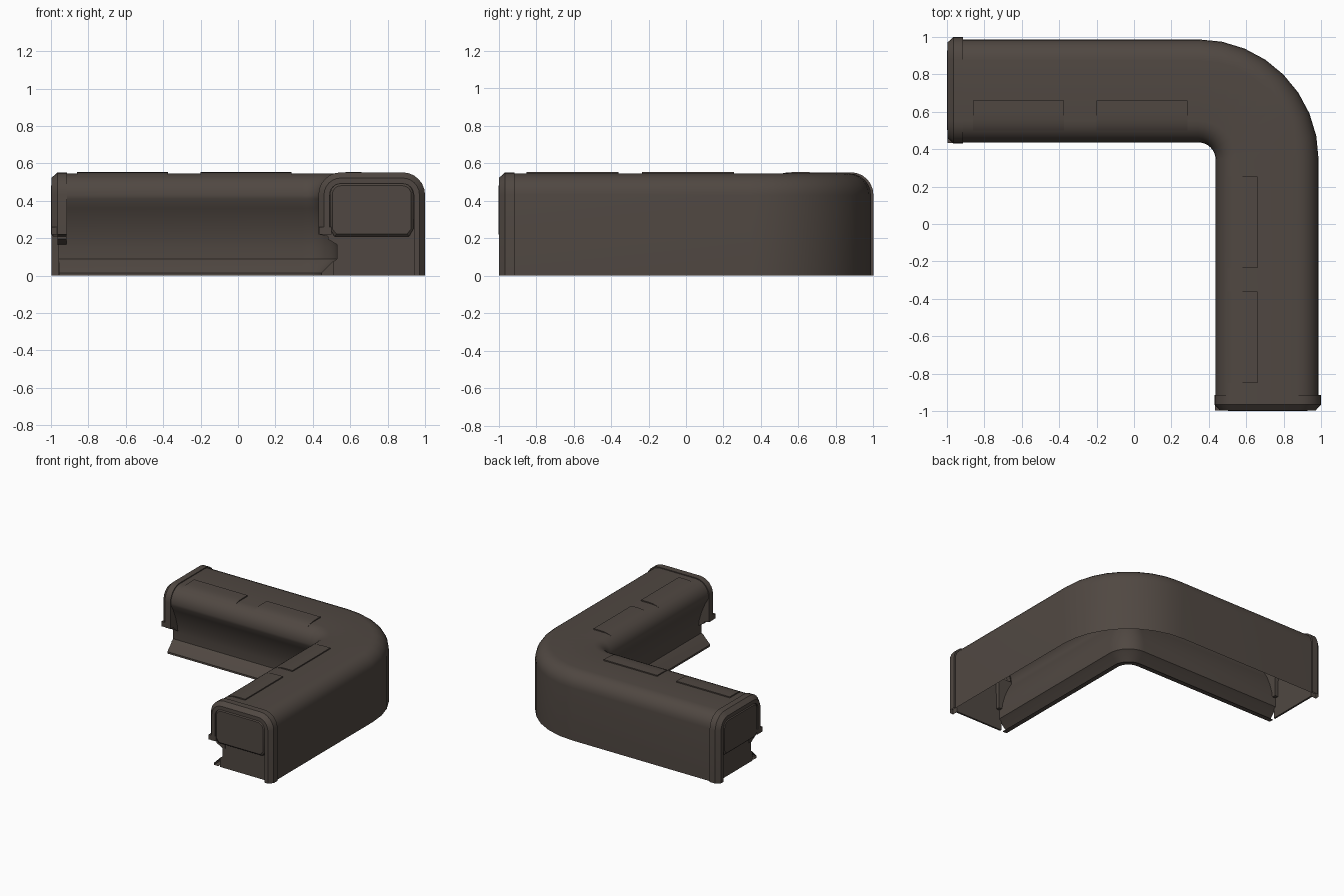
import bpy, bmesh, math

if "Cube" in bpy.data.objects:
    bpy.data.objects.remove(bpy.data.objects["Cube"])

brown = bpy.data.materials.new("dark_brown")
brown.diffuse_color = (0.080, 0.064, 0.054, 1)
brown.use_nodes = True
brown.node_tree.nodes["Principled BSDF"].inputs["Base Color"].default_value = brown.diffuse_color

C = 0.345  # centre of the corner bend on both axes


def leg_b(u, t, z):
    return (u, t, z)


def leg_a(u, t, z):
    return (t, u, z)


LEGS = (("back", leg_a), ("side", leg_b))


def loft(name, loops, closed=True, fill=(False, False)):
    """Skin a list of equal-length point loops, optionally filling the ends."""
    bm = bmesh.new()
    rows = [[bm.verts.new(p) for p in loop] for loop in loops]
    n = len(rows[0])
    for a, b in zip(rows, rows[1:]):
        for i in range(n if closed else n - 1):
            j = (i + 1) % n
            bm.faces.new((a[i], a[j], b[j], b[i]))
    if fill[0]:
        bm.faces.new(rows[0])
    if fill[1]:
        bm.faces.new(rows[-1])
    bmesh.ops.recalc_face_normals(bm, faces=bm.faces[:])
    bm.normal_update()
    # open sheets: make the highest face point upward
    top = max(bm.faces, key=lambda f: f.calc_center_median().z + abs(f.normal.z))
    if top.normal.z < 0:
        bmesh.ops.reverse_faces(bm, faces=bm.faces[:])
    me = bpy.data.meshes.new(name)
    bm.to_mesh(me)
    bm.free()
    me.polygons.foreach_set("use_smooth", [True] * len(me.polygons))
    me.set_sharp_from_angle(angle=math.radians(32))
    me.materials.append(brown)
    ob = bpy.data.objects.new(name, me)
    bpy.context.collection.objects.link(ob)
    return ob


def prism(name, leg, outline, t0, t1):
    return loft(name, [[leg(u, t, z) for u, z in outline] for t in (t0, t1)],
                fill=(True, True))


def arc(cx, cz, r, a0, a1, n=6):
    return [(cx + r * math.cos(math.radians(a0 + (a1 - a0) * i / n)),
             cz + r * math.sin(math.radians(a0 + (a1 - a0) * i / n)))
            for i in range(n + 1)]


def arch(x0, x1, ztop, r):
    """Rounded top running from the outer side to the inner side."""
    return arc(x1 - r, ztop - r, r, 0, 90) + arc(x0 + r, ztop - r, r, 90, 180)


# Main body: one open-bottomed profile swept along the L with a round corner
profile = [(0.987, 0)] + arch(0.436, 0.987, 0.545, 0.115) + [
    (0.438, 0.41), (0.468, 0.36), (0.50, 0.285), (0.522, 0.21), (0.53, 0.15),
    (0.53, 0.09), (0.51, 0.075), (0.45, 0.015), (0.45, 0), (0.49, 0)]
stations = [[leg_a(u, -0.957, z) for u, z in profile]]
for i in range(9):
    a = math.pi / 2 * (1 - i / 8)
    stations.append([(C + (u - C) * math.cos(a), C + (u - C) * math.sin(a), z)
                     for u, z in profile])
stations.append([leg_b(u, -0.957, z) for u, z in profile])
loft("main_body", stations, closed=False)

pad = [(0.47, 0.48), (0.47, 0.507), (0.485, 0.522), (0.505, 0.536), (0.53, 0.546),
       (0.56, 0.552), (0.60, 0.554), (0.66, 0.554), (0.66, 0.52)]

for label, leg in LEGS:
    # End cap frame: collar, chamfer, front rim and inner step
    loops = []
    for d, t in ((0.015, -0.915), (0, -0.915), (0, -0.965), (0.03, -0.998),
                 (0.06, -0.998), (0.06, -0.95)):
        line = [(1 - d, 0)] + arch(0.43 + d, 1 - d, 0.552 - d, 0.12 - d)
        line.append((0.43 + d, 0.22))
        loops.append([leg(u, t, z) for u, z in line])
    loft(label + "_end_cap", loops, closed=False)

    # Bracket under the cap's inner side, filling the recess
    prism(label + "_cap_bracket", leg,
          [(0.432, 0.43), (0.432, 0.22), (0.48, 0.21), (0.48, 0.195),
           (0.53, 0.165), (0.56, 0.165), (0.56, 0.43)], -0.916, -0.966)
    prism(label + "_cap_foot", leg,
          [(0.432, 0.22), (0.432, 0.26), (0.50, 0.26), (0.50, 0.22)], -0.96, -0.997)

    # Recessed lower end panel
    prism(label + "_end_panel", leg,
          [(0.51, 0), (0.51, 0.075), (0.53, 0.09), (0.53, 0.3), (0.945, 0.3),
           (0.945, 0)], -0.945, -0.96)

    # Raised cushion on the end
    rings = []
    for d, t in ((0, -0.95), (0, -0.988), (0.012, -1.0)):
        ring = arch(0.492 + d, 0.938 - d, 0.493 - d, 0.06 - d)
        ring += [(0.492 + d, 0.25), (0.515 + d, 0.21 + d),
                 (0.915 - d, 0.21 + d), (0.938 - d, 0.25)]
        rings.append([leg(u, t, z) for u, z in ring])
    loft(label + "_end_cushion", rings, fill=(True, True))

# Curved top pads, two on each leg
for label, leg, spans in (("back", leg_a, ((-0.86, -0.375), (-0.20, 0.285))),
                          ("side", leg_b, ((-0.85, -0.36), (-0.235, 0.255)))):
    for k, (t0, t1) in enumerate(spans):
        prism(f"{label}_top_pad_{k + 1}", leg, pad, t0, t1)
